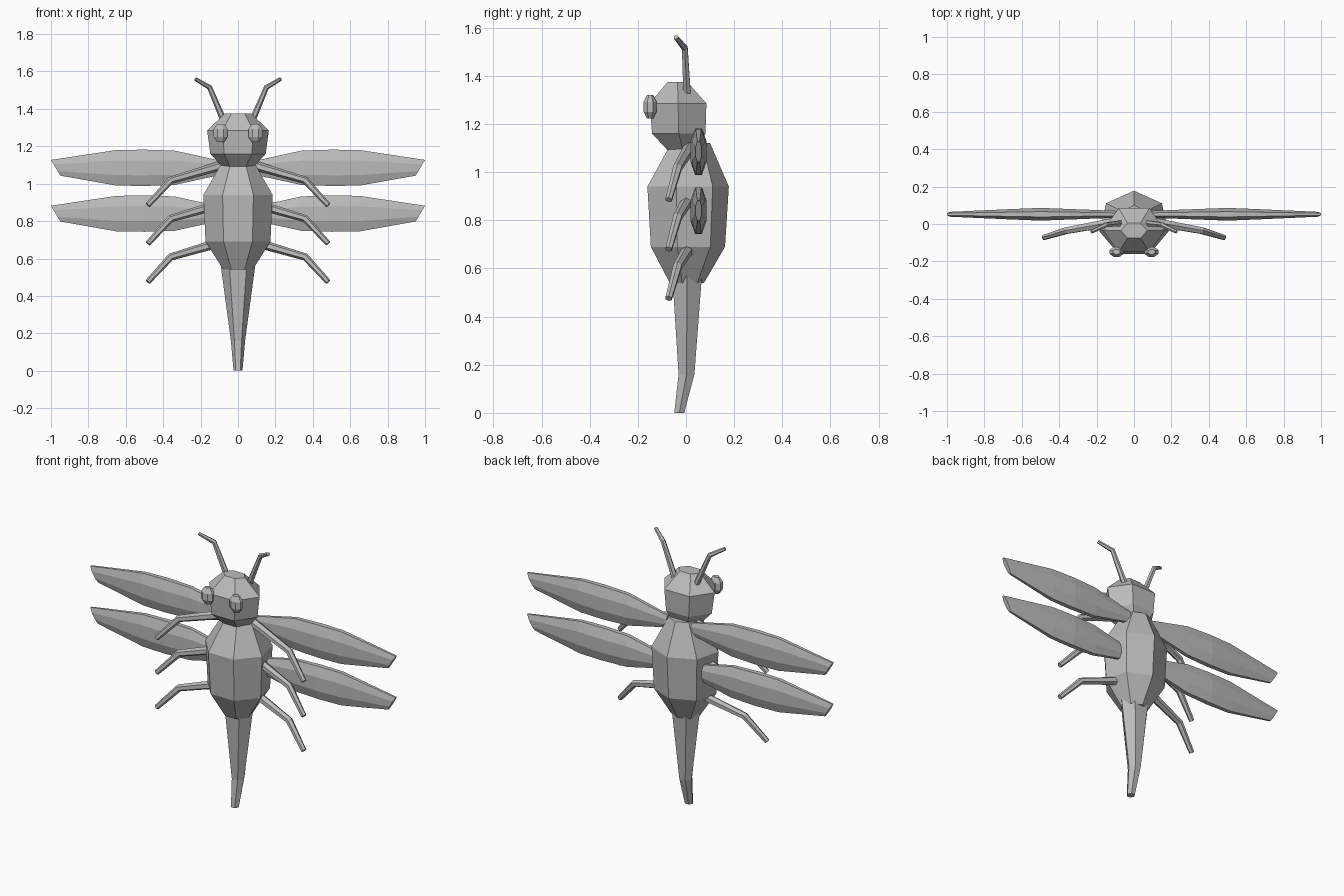
import bpy, bmesh
from math import cos, sin, pi
from mathutils import Vector

cube = bpy.data.objects.get("Cube")
if cube:
    bpy.data.objects.remove(cube)

grey = bpy.data.materials.new("plain grey")
grey.use_nodes = True
grey.diffuse_color = (0.5, 0.5, 0.5, 1)
grey.node_tree.nodes["Principled BSDF"].inputs["Base Color"].default_value = (0.5, 0.5, 0.5, 1)


def skin(name, rings):
    """Skin a list of equal rings of points and cap both ends."""
    bm = bmesh.new()
    loops = [[bm.verts.new(p) for p in ring] for ring in rings]
    n = len(loops[0])
    for a, b in zip(loops, loops[1:]):
        for i in range(n):
            j = (i + 1) % n
            bm.faces.new((a[i], a[j], b[j], b[i]))
    bm.faces.new(loops[0])
    bm.faces.new(loops[-1])
    bmesh.ops.recalc_face_normals(bm, faces=bm.faces)
    mesh = bpy.data.meshes.new(name)
    bm.to_mesh(mesh)
    bm.free()
    mesh.materials.append(grey)
    obj = bpy.data.objects.new(name, mesh)
    bpy.context.collection.objects.link(obj)
    return obj


def stack(name, levels, sides, x=0):
    """Upright solid with a flat front; levels are (z, centre y, x radius, y radius)."""
    angles = [-pi / 2 + (i + 0.5) * 2 * pi / sides for i in range(sides)]
    return skin(name, [[(x + rx * cos(a), y + ry * sin(a), z) for a in angles]
                       for z, y, rx, ry in levels])


def tube(name, path, radii, sides=6):
    """Tapered tube along a bent path."""
    pts = [Vector(p) for p in path]
    rings = []
    for i, p in enumerate(pts):
        before, after = pts[max(i - 1, 0)], pts[min(i + 1, len(pts) - 1)]
        d = Vector((0, 0, 0))
        for s in (p - before, after - p):
            if s.length > 0:
                d += s.normalized()
        d.normalize()
        u = d.cross(Vector((0, 1, 0))).normalized()
        v = d.cross(u)
        rings.append([p + radii[i] * (u * cos(k * 2 * pi / sides) + v * sin(k * 2 * pi / sides))
                      for k in range(sides)])
    return skin(name, rings)


def wing(name, side, z0):
    """Long flat blade with a slanted tip; stations are (x, z half, y half, tip slant)."""
    stations = [(0.08, 0.035, 0.018, 0), (0.34, 0.092, 0.028, 0), (0.5, 0.097, 0.034, 0),
                (0.65, 0.095, 0.028, 0), (0.975, 0.042, 0.013, 0.025)]
    rings = []
    for x, hz, hy, slant in stations:
        ring = []
        for k in range(8):
            a = (k + 0.5) * pi / 4
            s = sin(a) / sin(3 * pi / 8)
            c = cos(a) / cos(pi / 8)
            ring.append((side * (x + slant * s), 0.052 + hy * c, z0 + hz * s))
        rings.append(ring)
    return skin(name, rings)


# Body
stack("thorax", [(0.54, 0, 0.08, 0.075), (0.69, 0, 0.178, 0.162),
                 (0.94, 0, 0.19, 0.178), (1.12, 0.015, 0.085, 0.085)], 7)
stack("tail", [(0, -0.028, 0.024, 0.024), (0.16, 0.002, 0.038, 0.038),
               (0.62, 0.005, 0.1, 0.075)], 6)

# Head
stack("head", [(1.08, -0.01, 0.075, 0.065), (1.16, -0.03, 0.148, 0.128),
               (1.285, -0.033, 0.165, 0.136), (1.375, -0.035, 0.07, 0.047)], 6)

for side, label in ((1, "left"), (-1, "right")):
    # Eyes and antennae
    stack(label + "_eye", [(1.222, -0.149, 0.02, 0.014), (1.25, -0.149, 0.04, 0.029),
                           (1.292, -0.149, 0.04, 0.029), (1.32, -0.149, 0.02, 0.014)],
          8, side * 0.093)
    tube(label + "_antenna",
         [(side * 0.065, 0.005, 1.31), (side * 0.152, -0.005, 1.515), (side * 0.228, -0.042, 1.56)],
         [0.018, 0.014, 0.01])

    # Wings
    wing(label + "_upper_wing", side, 1.085)
    wing(label + "_lower_wing", side, 0.84)

    # Legs
    for i, part in enumerate(("front", "middle", "rear")):
        z = 0.885 - 0.205 * i
        tube(f"{label}_{part}_leg",
             [(side * 0.08, 0.015, z + 0.215), (side * 0.36, -0.035, z + 0.133),
              (side * 0.482, -0.072, z)],
             [0.026, 0.02, 0.015])
